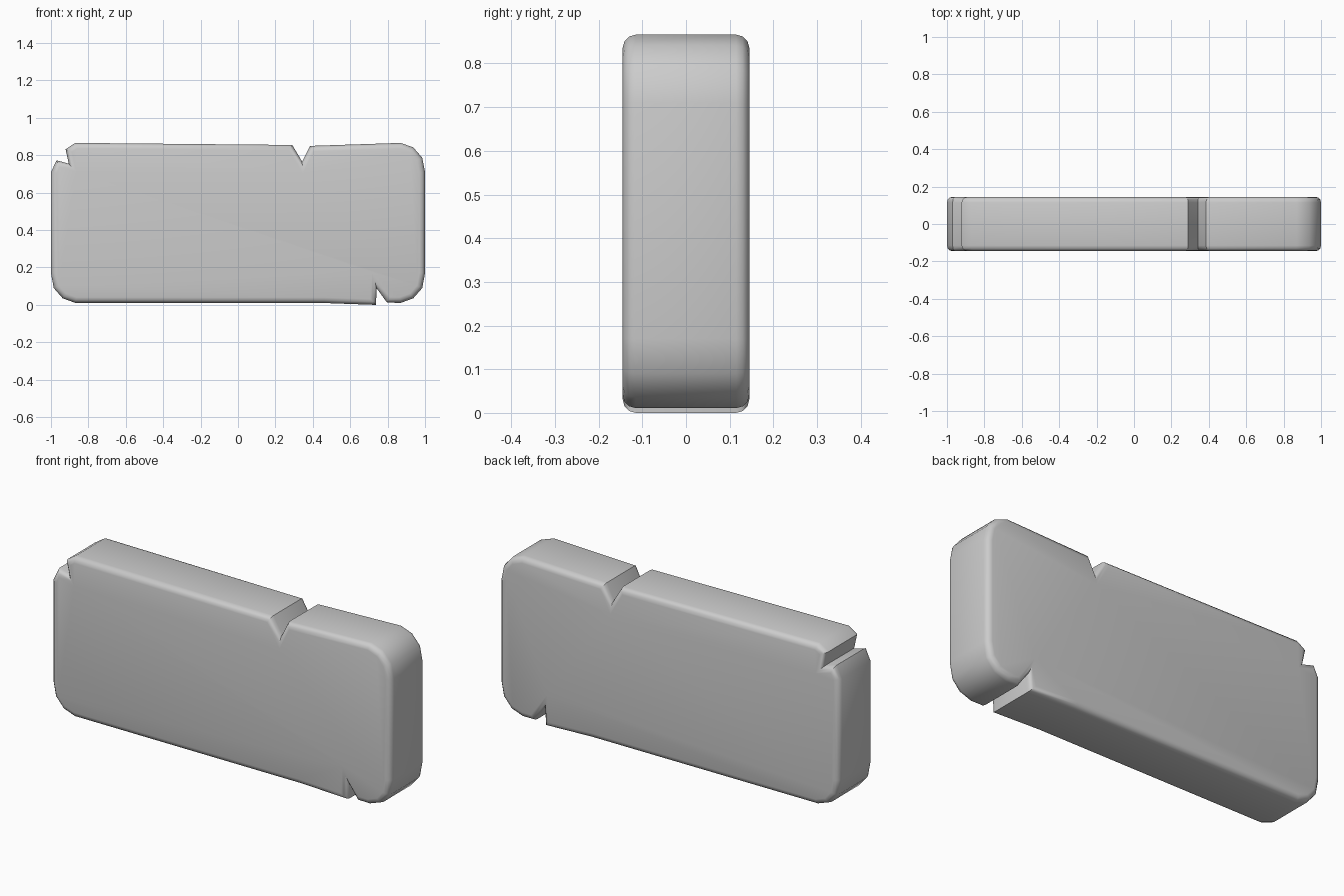
import bpy, bmesh

if "Cube" in bpy.data.objects:
    bpy.data.objects.remove(bpy.data.objects["Cube"])

DEPTH = 0.145   # half thickness
RIM = 0.03      # rounding of the front and back rims

# slab outline seen from the front (x, z), counter-clockwise, with three chips
outline = [
    (-1.0, 0.17), (-0.985, 0.09), (-0.937, 0.035), (-0.87, 0.011),
    (0.46, 0.01), (0.737, 0.0), (0.742, 0.088), (0.797, 0.012),   # bottom chip
    (0.87, 0.011), (0.937, 0.035), (0.985, 0.09), (1.0, 0.17),
    (1.0, 0.71), (0.985, 0.787), (0.937, 0.842), (0.87, 0.866),
    (0.385, 0.85), (0.343, 0.766), (0.29, 0.855),                 # top chip
    (-0.87, 0.866), (-0.922, 0.832), (-0.905, 0.755),             # corner chip
    (-0.97, 0.773), (-1.0, 0.71),
]

# extrude the outline through the thickness
bm = bmesh.new()
front = bm.faces.new([bm.verts.new((x, -DEPTH, z)) for x, z in outline])
ext = bmesh.ops.extrude_face_region(bm, geom=[front], use_keep_orig=True)
moved = [v for v in ext["geom"] if isinstance(v, bmesh.types.BMVert)]
bmesh.ops.translate(bm, verts=moved, vec=(0, 2 * DEPTH, 0))
bmesh.ops.recalc_face_normals(bm, faces=bm.faces)

# round the front and back rims
rims = [e for e in bm.edges if abs(e.verts[0].co.y - e.verts[1].co.y) < 1e-5]
bmesh.ops.bevel(bm, geom=rims, offset=RIM, offset_type='OFFSET', segments=3,
                profile=0.5, affect='EDGES', clamp_overlap=False)
bmesh.ops.recalc_face_normals(bm, faces=bm.faces)

mesh = bpy.data.meshes.new("stone_slab")
bm.to_mesh(mesh)
bm.free()
slab = bpy.data.objects.new("stone_slab", mesh)
bpy.context.collection.objects.link(slab)

# smooth rounded corners, crisp chips
bpy.context.view_layer.objects.active = slab
slab.select_set(True)
bpy.ops.object.shade_smooth_by_angle(angle=0.6)
